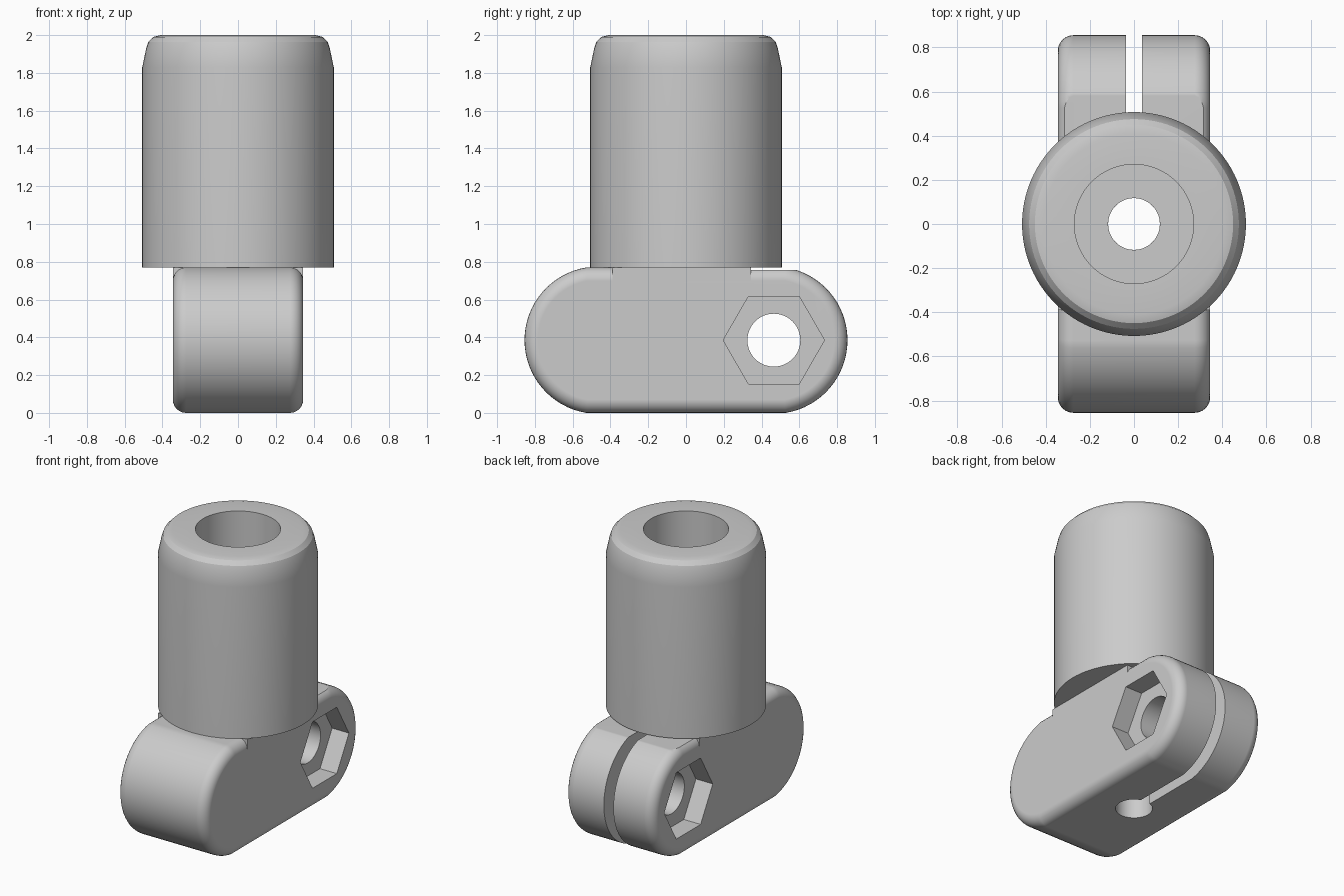
import bpy, bmesh, math
from mathutils import Matrix

if "Cube" in bpy.data.objects:
    bpy.data.objects.remove(bpy.data.objects["Cube"])

# Single material
grey = bpy.data.materials.new("light grey")
grey.use_nodes = True
grey.diffuse_color = (0.6, 0.6, 0.6, 1)
grey.node_tree.nodes["Principled BSDF"].inputs["Base Color"].default_value = (0.6, 0.6, 0.6, 1)

# Main dimensions
HALF_W, TOP, AXIS_Z, AXIS_Y = 0.345, 0.77, 0.385, 0.465
END_R, FILLET, HOLE_R, SLOT = 0.39, 0.07, 0.117, 0.037


def make(name, bm):
    bmesh.ops.recalc_face_normals(bm, faces=bm.faces)
    mesh = bpy.data.meshes.new(name)
    bm.to_mesh(mesh)
    bm.free()
    obj = bpy.data.objects.new(name, mesh)
    bpy.context.collection.objects.link(obj)
    mesh.materials.append(grey)
    return obj


def box(name, lo, hi):
    bm = bmesh.new()
    bmesh.ops.create_cube(bm, size=1)
    for v in bm.verts:
        v.co = [(a + b) / 2 + c * (b - a) for a, b, c in zip(lo, hi, v.co)]
    return make(name, bm)


def prism(name, radius, depth, centre, sides=64, along_x=False):
    bm = bmesh.new()
    turn = Matrix.Rotation(math.pi / 2, 4, "Y") if along_x else Matrix()
    bmesh.ops.create_cone(bm, cap_ends=True, segments=sides, radius1=radius,
                          radius2=radius, depth=depth,
                          matrix=Matrix.Translation(centre) @ turn)
    return make(name, bm)


def activate(obj):
    bpy.ops.object.select_all(action="DESELECT")
    obj.select_set(True)
    bpy.context.view_layer.objects.active = obj


def cut(obj, cutter):
    mod = obj.modifiers.new("cut", "BOOLEAN")
    mod.operation, mod.solver, mod.object = "DIFFERENCE", "EXACT", cutter
    activate(obj)
    bpy.ops.object.modifier_apply(modifier=mod.name)
    bpy.data.objects.remove(cutter)


def smooth(obj):
    activate(obj)
    bpy.ops.object.shade_smooth_by_angle(angle=math.radians(25))
    mod = obj.modifiers.new("flat caps", "WEIGHTED_NORMAL")
    mod.keep_sharp = True


# Clamp body: rounded bar outline, extruded across and filleted on both sides
reach = math.asin(AXIS_Z / END_R)
outline = []
for sign in (1, -1):
    for i in range(33):
        a = -reach + 2 * reach * i / 32
        outline.append((sign * (AXIS_Y + END_R * math.cos(a)),
                        AXIS_Z + sign * END_R * math.sin(a)))
bm = bmesh.new()
cap = bm.faces.new([bm.verts.new((-HALF_W, y, z)) for y, z in outline])
side = bmesh.ops.extrude_face_region(bm, geom=[cap])["geom"]
bmesh.ops.translate(bm, vec=(2 * HALF_W, 0, 0),
                    verts=[v for v in side if isinstance(v, bmesh.types.BMVert)])
rims = [e for e in bm.edges if abs(e.verts[0].co.x - e.verts[1].co.x) < 0.001]
bmesh.ops.bevel(bm, geom=rims, offset=FILLET, segments=6, profile=0.5, affect="EDGES")
body = make("clamp_body", bm)

# Relief under the tower, clamp slit, pin hole, bolt hole and nut pockets
cut(body, box("relief", (-1, 0.345, 0.757), (1, 1, 1)))
cut(body, box("slit", (-SLOT, 0, -1), (SLOT, 1, 1)))
cut(body, prism("pin_hole", HOLE_R, 2, (0, 0, 0.4)))
cut(body, prism("bolt_hole", 0.14, 2, (0, AXIS_Y, AXIS_Z), along_x=True))
for sign in (1, -1):
    cut(body, prism("nut_pocket", 0.268, 0.26, (sign * HALF_W, AXIS_Y, AXIS_Z), 6, True))
smooth(body)

# Square shoulders that fill the fillet below the tower
for sign, name in ((1, "left_shoulder"), (-1, "right_shoulder")):
    xs = sorted((sign * 0.25, sign * HALF_W))
    box(name, (xs[0], -0.39, 0.68), (xs[1], 0.345, TOP))

# Tower: revolved wall with tapered rim, wide socket and narrow pin hole
profile = [(HOLE_R, TOP), (0.507, TOP), (0.507, 1.83), (0.486, 1.93),
           (0.475, 1.963), (0.449, 1.99), (0.41, 2.0),
           (0.27, 2.0), (0.27, 0.85), (HOLE_R, 0.85)]
bm = bmesh.new()
ring = [bm.verts.new((r, 0, z)) for r, z in profile]
edges = [bm.edges.new((a, b)) for a, b in zip(ring, ring[1:] + ring[:1])]
bmesh.ops.spin(bm, geom=ring + edges, cent=(0, 0, 0), axis=(0, 0, 1),
               angle=math.tau, steps=96)
bmesh.ops.remove_doubles(bm, verts=bm.verts, dist=0.0005)
smooth(make("tower", bm))
